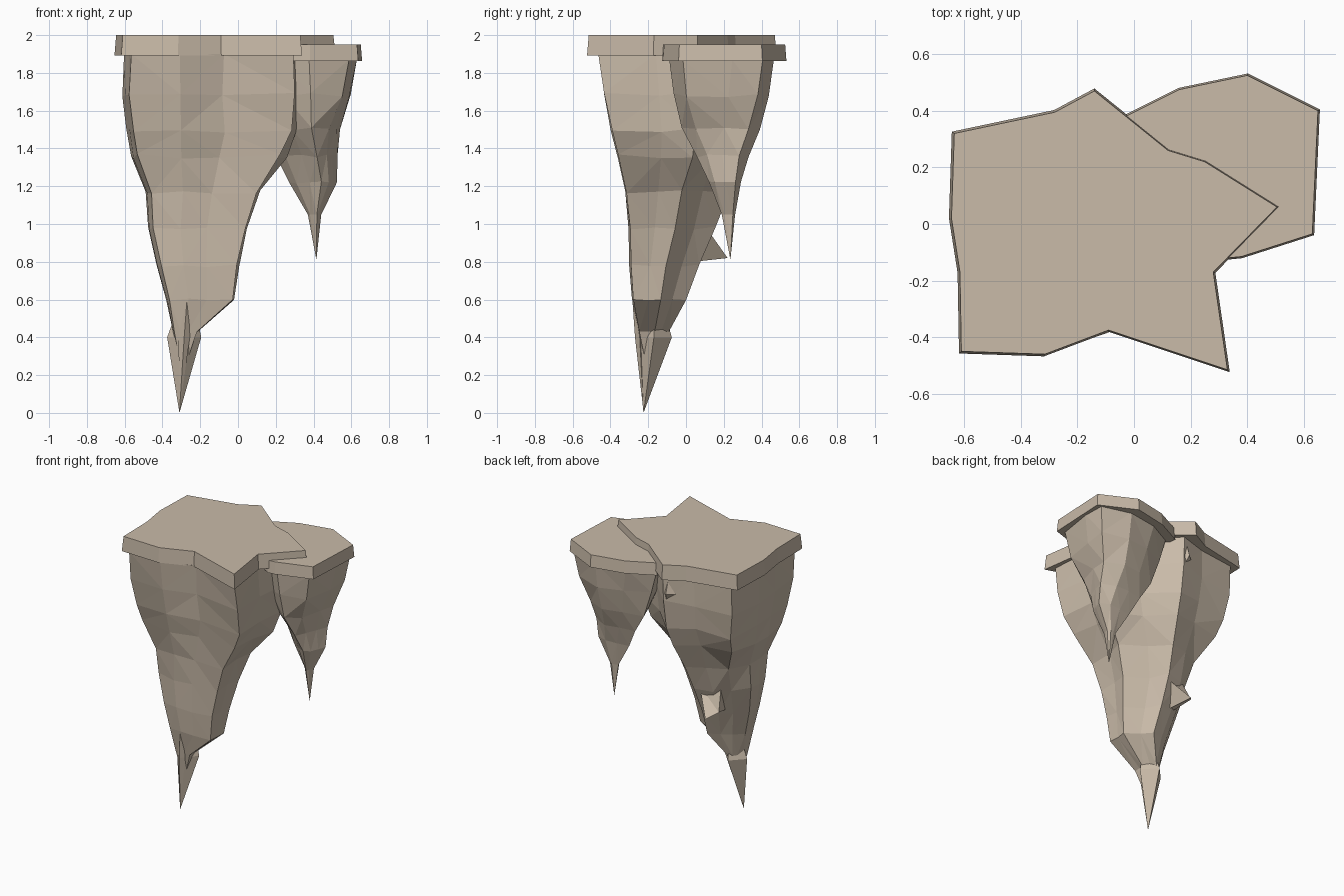
import bpy, bmesh, random
from mathutils import Vector

random.seed(4)
if "Cube" in bpy.data.objects:
    bpy.data.objects.remove(bpy.data.objects["Cube"], do_unlink=True)

stone = bpy.data.materials.new("tan_stone")
stone.use_nodes = True
tan = (0.585, 0.495, 0.395, 1)
stone.diffuse_color = tan
stone.node_tree.nodes["Principled BSDF"].inputs["Base Color"].default_value = tan


def loft(name, rings, tip=None):
    """Skin a stack of matching rings from top to bottom, closing to a tip if given."""
    bm = bmesh.new()
    loops = [[bm.verts.new(p) for p in ring] for ring in rings]
    n = len(loops[0])
    bm.faces.new(loops[0])
    for a, b in zip(loops, loops[1:]):
        for i in range(n):
            j = (i + 1) % n
            bm.faces.new((a[i], b[i], b[j], a[j]))
    if tip:
        end = bm.verts.new(tip)
        for i in range(n):
            bm.faces.new((loops[-1][i], end, loops[-1][(i + 1) % n]))
    else:
        bm.faces.new(loops[-1][::-1])
    bmesh.ops.triangulate(bm, faces=[f for f in bm.faces if len(f.verts) == 4])
    bmesh.ops.recalc_face_normals(bm, faces=bm.faces)
    mesh = bpy.data.meshes.new(name)
    bm.to_mesh(mesh)
    bm.free()
    mesh.materials.append(stone)
    obj = bpy.data.objects.new(name, mesh)
    bpy.context.collection.objects.link(obj)


def slab(name, outline, top, bottom, flare):
    """Flat cap whose lower edge flares slightly outwards."""
    c = sum((Vector(p) for p in outline), Vector((0, 0))) / len(outline)
    low = [c + (Vector(p) - c) * flare for p in outline]
    loft(name, [[(x, y, top) for x, y in outline], [(x, y, bottom) for x, y in low]])


def rock(name, upper, lower, levels, tip, rough):
    """Tapering rock: an outline blends from upper to lower, fitted to a box per level."""
    rings = []
    for z, blend, x0, x1, y0, y1 in levels:
        ring = []
        for p, q in zip(upper, lower):
            u, v = Vector(p).lerp(Vector(q), blend)
            r = rough * (x1 - x0)
            ring.append(((x0 + x1) / 2 + u * (x1 - x0) / 2 + random.uniform(-r, r),
                         (y0 + y1) / 2 + v * (y1 - y0) / 2 + random.uniform(-r, r),
                         z + (random.uniform(-3 * r, 3 * r) if z < 1.85 else 0)))
        rings.append(ring)
    loft(name, rings, tip)


# Flat caps
slab("main_cap", [(0.33, -0.515), (0.28, -0.17), (0.505, 0.06), (0.25, 0.22), (0.12, 0.26),
                  (-0.14, 0.47), (-0.28, 0.395), (-0.635, 0.32), (-0.645, 0.02),
                  (-0.615, -0.17), (-0.61, -0.45), (-0.315, -0.46), (-0.09, -0.375)],
     2.0, 1.893, 1.018)
slab("small_cap", [(0.33, -0.12), (0.38, -0.115), (0.63, -0.035), (0.65, 0.40), (0.40, 0.525),
                   (0.16, 0.475), (-0.03, 0.38), (0.0, 0.15), (0.15, -0.02)],
     1.95, 1.862, 1.02)

# Large hanging rock
rock("main_rock",
     [(0.97, -1), (0.92, -0.3), (1.05, 0.2), (0.55, 0.5), (0.1, 1), (-0.35, 0.85),
      (-0.95, 0.77), (-1, 0.1), (-0.96, -0.4), (-0.93, -0.97), (-0.35, -1), (0.15, -0.82)],
     [(0.96, -0.96), (0.95, -0.4), (1, 0.05), (0.45, 0.48), (0.15, 1), (-0.35, 0.82),
      (-0.7, 0.5), (-1, 0), (-0.98, -0.45), (-0.89, -0.87), (-0.35, -1), (0.2, -0.97)],
     [(1.9, 0, -0.6, 0.31, -0.46, 0.41),
      (1.69, 0.05, -0.61, 0.31, -0.43, 0.40),
      (1.5, 0.15, -0.59, 0.30, -0.395, 0.37),
      (1.36, 0.25, -0.565, 0.24, -0.36, 0.32),
      (1.17, 0.7, -0.49, 0.11, -0.325, 0.23),
      (0.98, 1, -0.475, 0.045, -0.305, 0.16),
      (0.78, 1, -0.43, 0.005, -0.30, 0.07),
      (0.6, 1, -0.38, -0.02, -0.285, 0.0),
      (0.43, 1, -0.345, -0.215, -0.25, -0.09)],
     (-0.295, -0.2, 0.2), 0.006)

# Small hanging rock
rock("small_rock",
     [(0.2, -1), (0.85, -0.75), (1, 0.2), (0.97, 0.78), (0.3, 1), (-0.4, 0.85),
      (-1, 0.5), (-0.8, -0.2), (-0.3, -0.7)],
     [(0.35, -1), (0.65, -0.6), (0.85, 0), (1, 0.65), (0.4, 1), (-0.3, 0.92),
      (-1, 0.75), (-0.7, 0), (-0.15, -0.6)],
     [(1.87, 0, 0.0, 0.63, -0.09, 0.47),
      (1.68, 0.2, 0.05, 0.60, -0.07, 0.44),
      (1.5, 0.6, 0.12, 0.54, -0.02, 0.39),
      (1.36, 1, 0.20, 0.525, 0.06, 0.33),
      (1.22, 1, 0.27, 0.525, 0.12, 0.29),
      (1.05, 1, 0.37, 0.44, 0.19, 0.26)],
     (0.415, 0.235, 0.81), 0.008)


def shard(name, root, belly, tip, width, depth):
    """Slender four-sided crystal, pointed at the lower end."""
    b, r = Vector(belly), Vector(root)
    sides = [(-width, 0), (0, -depth), (width, 0), (0, depth)]
    mid = [b + Vector((x, y, 0)) for x, y in sides]
    top = [r + Vector((x, y, 0)) * 0.15 for x, y in sides]
    loft(name, [top, mid], tip)


# Crystals at the lower tip and under the back of the main cap
shard("tip_crystal", (-0.26, -0.17, 0.68), (-0.285, -0.17, 0.4), (-0.31, -0.225, 0), 0.09, 0.095)
shard("front_shard", (-0.265, -0.285, 0.67), (-0.285, -0.245, 0.4), (-0.31, -0.225, 0.005), 0.03, 0.025)
shard("back_shard", (-0.13, 0.37, 1.89), (-0.13, 0.35, 1.76), (-0.08, 0.32, 1.58), 0.08, 0.07)

# Blunt spur on the back
loft("back_spur", [
    [(-0.20, 0.0, 0.90), (-0.32, 0.0, 0.92), (-0.33, 0.02, 0.82), (-0.27, 0.04, 0.80)],
    [(-0.18, 0.1, 0.99), (-0.34, 0.08, 1.02), (-0.37, 0.15, 0.86), (-0.31, 0.22, 0.82)]])
